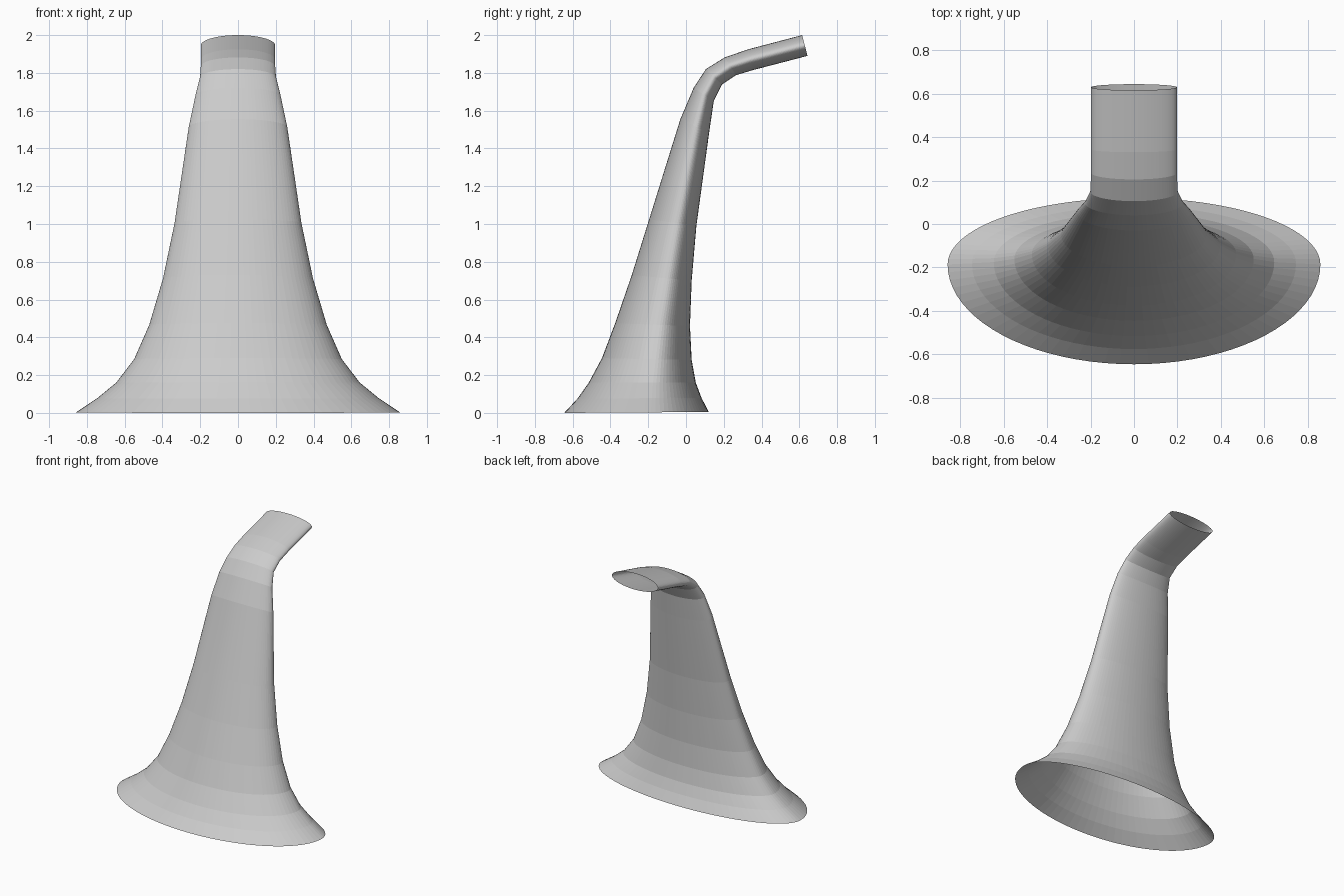
import bpy, bmesh
from math import sin, cos, pi
from mathutils import Vector

SIDES = 80

# Cross-sections: front y, front z, back y, back z, half width, widest point (0 front .. 1 back)
RINGS = [
    (-0.645, 0.00, 0.12, 0.005, 0.857, 0.60),
    (-0.575, 0.075, 0.082, 0.08, 0.745, 0.60),
    (-0.515, 0.16, 0.052, 0.16, 0.645, 0.60),
    (-0.445, 0.29, 0.03, 0.28, 0.55, 0.60),
    (-0.375, 0.475, 0.021, 0.46, 0.47, 0.60),
    (-0.287, 0.73, 0.03, 0.70, 0.397, 0.60),
    (-0.195, 1.025, 0.055, 0.99, 0.336, 0.60),
    (-0.03, 1.555, 0.122, 1.48, 0.261, 0.57),
    (0.04, 1.72, 0.147, 1.65, 0.225, 0.54),
    (0.105, 1.82, 0.19, 1.738, 0.201, 0.52),
    (0.205, 1.882, 0.265, 1.788, 0.197, 0.50),
    (0.33, 1.925, 0.355, 1.815, 0.197, 0.50),
    (0.615, 2.00, 0.643, 1.89, 0.197, 0.50),
]


def add_ring(bm, fy, fz, by, bz, width, split):
    """Ellipse whose front and back halves may differ in depth."""
    front, back = Vector((0, fy, fz)), Vector((0, by, bz))
    mid = front.lerp(back, split)
    ring = []
    for i in range(SIDES):
        a = 2 * pi * i / SIDES
        s = sin(a)
        end = back if s > 0 else front
        ring.append(bm.verts.new(mid + (end - mid) * abs(s) + Vector((width * cos(a), 0, 0))))
    return ring


# Flared, bent tube, open at both ends
bm = bmesh.new()
rings = [add_ring(bm, *r) for r in RINGS]
for low, high in zip(rings, rings[1:]):
    for i in range(SIDES):
        j = (i + 1) % SIDES
        bm.faces.new((low[i], low[j], high[j], high[i]))
mesh = bpy.data.meshes.new("flared_tube")
bm.to_mesh(mesh)
bm.free()
tube = bpy.data.objects.new("flared_tube", mesh)
bpy.context.collection.objects.link(tube)
